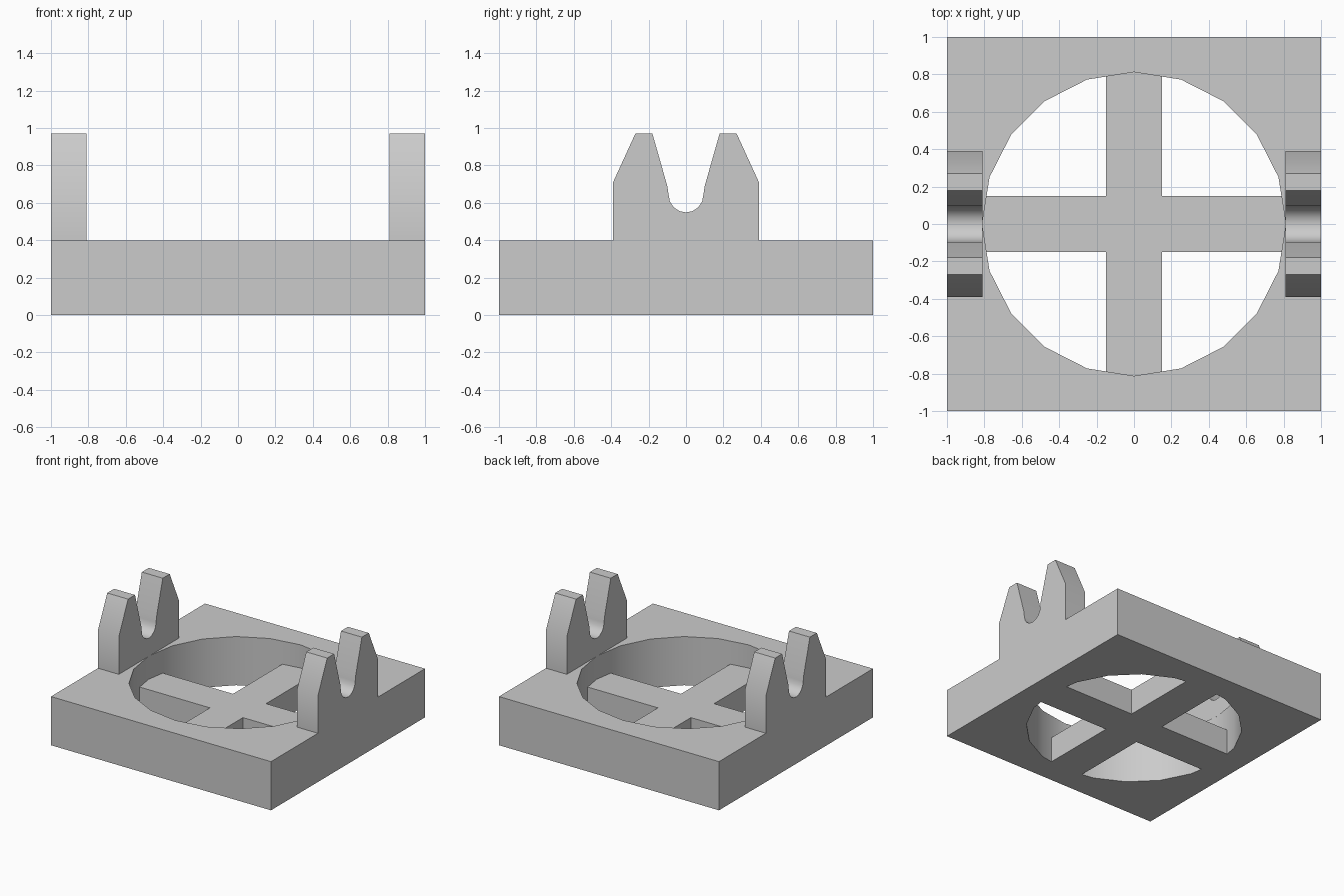
import bpy, bmesh, math
from mathutils import Vector

if "Cube" in bpy.data.objects:
    bpy.data.objects.remove(bpy.data.objects["Cube"])

HOLE_R, BAR, HALF = 0.812, 0.15, 1.0


def prism(name, loops, direction):
    """Fill closed outlines (later ones are holes) and extrude along direction."""
    bm = bmesh.new()
    edges = []
    for loop in loops:
        vs = [bm.verts.new(p) for p in loop]
        edges += [bm.edges.new((a, b)) for a, b in zip(vs, vs[1:] + vs[:1])]
    bmesh.ops.triangle_fill(bm, edges=edges, use_beauty=True)
    ext = bmesh.ops.extrude_face_region(bm, geom=bm.faces[:], use_keep_orig=True)
    top = [v for v in ext["geom"] if isinstance(v, bmesh.types.BMVert)]
    bmesh.ops.translate(bm, verts=top, vec=Vector(direction))
    bmesh.ops.recalc_face_normals(bm, faces=bm.faces[:])
    mesh = bpy.data.meshes.new(name)
    bm.to_mesh(mesh)
    bm.free()
    obj = bpy.data.objects.new(name, mesh)
    bpy.context.collection.objects.link(obj)
    bpy.ops.object.select_all(action='DESELECT')
    obj.select_set(True)
    bpy.context.view_layer.objects.active = obj
    bpy.ops.object.shade_smooth_by_angle(angle=math.radians(30))
    return obj


# Square base plate with a 20-sided opening
square = [(-HALF, -HALF, 0), (HALF, -HALF, 0), (HALF, HALF, 0), (-HALF, HALF, 0)]
hole = [(HOLE_R * math.cos(i * math.tau / 20), HOLE_R * math.sin(i * math.tau / 20), 0)
        for i in range(20)]
prism("base_plate", [square, hole], (0, 0, 0.4))

# Low cross brace whose arm ends meet the opening wall
end = HOLE_R - BAR * math.tan(math.radians(9))
cross = []
for x, y in [(end, -BAR), (HOLE_R, 0), (end, BAR), (BAR, BAR)]:
    cross.append((x, y, 0))
cross = [(x * c - y * s, x * s + y * c, 0)
         for c, s in [(1, 0), (0, 1), (-1, 0), (0, -1)] for x, y, _ in cross]
prism("cross_brace", [cross], (0, 0, 0.21))

# Notched cradle posts on the left and right edges
half = [(0.39, 0.4), (0.39, 0.71), (0.27, 0.972), (0.18, 0.972), (0.1, 0.69)]
half += [(0.093 * math.cos(a), 0.642 - 0.093 * math.sin(a))
         for a in (math.radians(d) for d in (0, 22.5, 45, 67.5))]
profile = half + [(0, 0.549)] + [(-y, z) for y, z in reversed(half)]
for name, x in (("left_cradle", -1.0), ("right_cradle", 0.81)):
    prism(name, [[(x, y, z) for y, z in profile]], (0.19, 0, 0))
